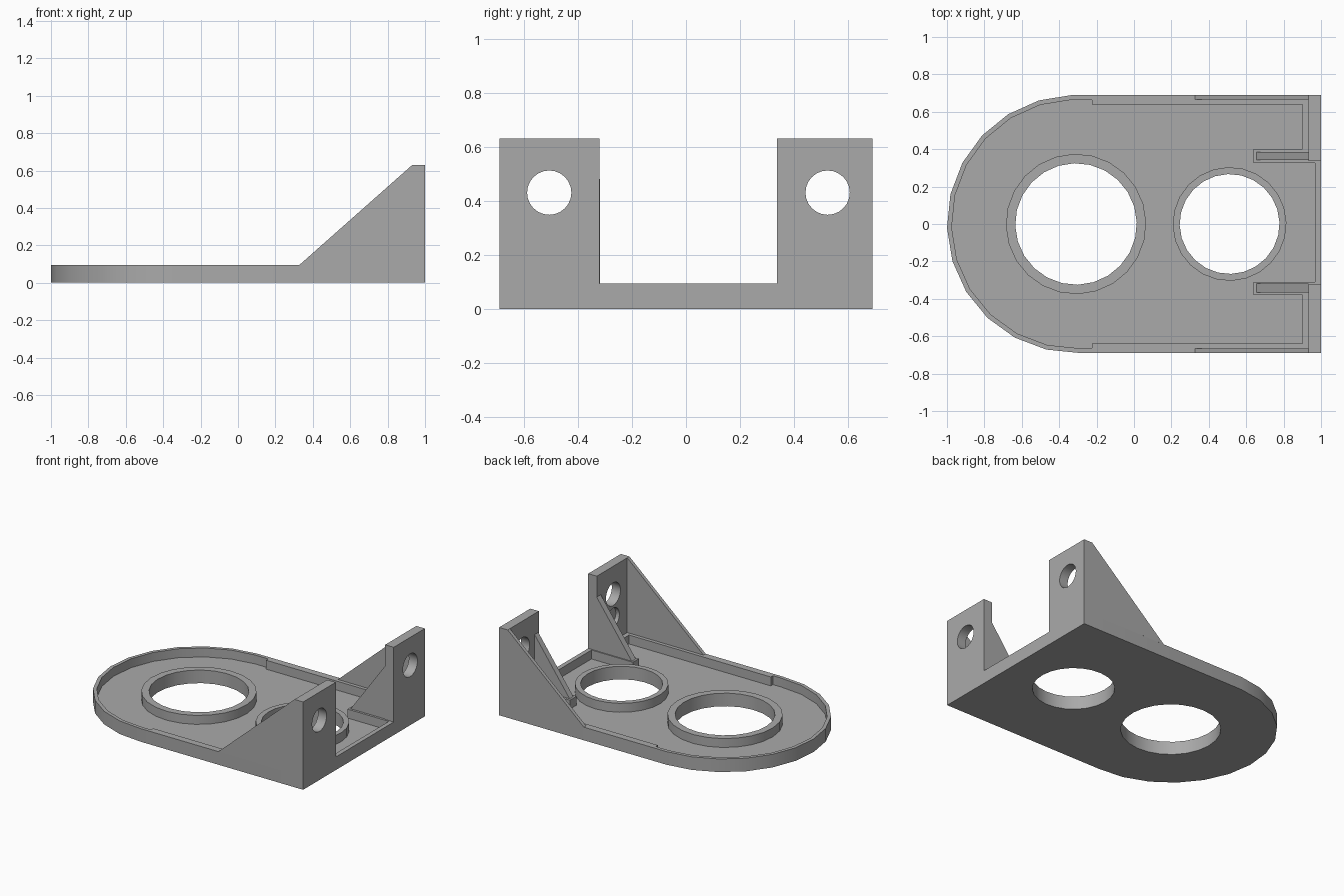
import bpy, bmesh, math
from mathutils import Vector

cube = bpy.data.objects.get("Cube")
if cube:
    bpy.data.objects.remove(cube, do_unlink=True)

grey = bpy.data.materials.new("matte_grey")
grey.use_nodes = True
colour = (0.4, 0.4, 0.4, 1)
grey.diffuse_color = colour
grey.node_tree.nodes["Principled BSDF"].inputs["Base Color"].default_value = colour


def prism(name, outline, axis, start, end):
    """Extrude a flat outline along x, y or z."""
    def place(a, b):
        return {"x": (start, a, b), "y": (a, start, b), "z": (a, b, start)}[axis]
    bm = bmesh.new()
    face = bm.faces.new([bm.verts.new(place(a, b)) for a, b in outline])
    grown = bmesh.ops.extrude_face_region(bm, geom=[face])["geom"]
    step = Vector([end - start if axis == k else 0 for k in "xyz"])
    bmesh.ops.translate(bm, vec=step, verts=[v for v in grown if isinstance(v, bmesh.types.BMVert)])
    bmesh.ops.recalc_face_normals(bm, faces=bm.faces)
    mesh = bpy.data.meshes.new(name)
    bm.to_mesh(mesh)
    bm.free()
    mesh.materials.append(grey)
    obj = bpy.data.objects.new(name, mesh)
    bpy.context.collection.objects.link(obj)
    return obj


def arc(cx, cy, r, first=0.0, sides=24, count=24):
    turns = [math.radians(first + 360 * i / sides) for i in range(count)]
    return [(cx + r * math.cos(t), cy + r * math.sin(t)) for t in turns]


def box(a0, b0, a1, b1):
    return [(a0, b0), (a1, b0), (a1, b1), (a0, b1)]


def select(obj):
    bpy.ops.object.select_all(action="DESELECT")
    obj.select_set(True)
    bpy.context.view_layer.objects.active = obj


def combine(target, tool, operation="DIFFERENCE"):
    """Apply a boolean and discard the tool."""
    mod = target.modifiers.new("shape", "BOOLEAN")
    mod.operation, mod.solver, mod.object = operation, "EXACT", tool
    select(target)
    bpy.ops.object.modifier_apply(modifier=mod.name)
    bpy.data.objects.remove(tool, do_unlink=True)


FLOOR, RIM, TOP = 0.03, 0.094, 0.63
PLATE_X, SIDE = 0.932, 0.69
LOW, HIGH = -0.32, 0.337          # inner edges of the two upright plates
centre = -0.31

# Rounded tray
outline = arc(centre, 0, SIDE, 91.7, count=13) + [(1, -SIDE), (1, SIDE)]
tray = prism("tray", outline, "z", 0, RIM)

# Pocket, leaving the rim and the raised feet below the inner ribs
pocket = [(-0.225, 0.664)] + arc(centre, 0, 0.665, 91.7, count=13) + [
    (-0.225, -0.664), (-0.225, -0.64), (0.9, -0.64), (0.9, -0.38), (0.64, -0.38),
    (0.64, -0.311), (0.968, -0.311), (0.968, 0.327), (0.64, 0.327),
    (0.64, 0.401), (0.9, 0.401), (0.9, 0.64), (-0.225, 0.64)]
combine(tray, prism("pocket_cutter", pocket, "z", FLOOR, 0.2))

# Two openings, each with a raised collar
for name, x, r_in, r_out in (("large", centre, 0.325, 0.375), ("small", 0.511, 0.267, 0.304)):
    combine(tray, prism("opening_cutter", arc(x, 0, r_in, 1.7), "z", -0.1, 0.2))
    collar = prism(name + "_collar", arc(x, 0, r_out, 1.7), "z", FLOOR, RIM)
    combine(collar, prism("collar_cutter", arc(x, 0, r_in, 1.7), "z", -0.1, 0.2))

# Upright plates with a bolt hole, a blind inner hole and two ribs
for name, y0, y1, hole_y, rib, outer in (
        ("front", -SIDE, LOW, -0.506, (-0.365, -0.319), (-SIDE, -SIDE + 0.025)),
        ("back", HIGH, SIDE, 0.524, (0.343, 0.385), (SIDE - 0.025, SIDE))):
    plate = prism(name + "_plate", box(y0, RIM, y1, TOP), "x", PLATE_X, 1)
    combine(plate, prism("bolt_cutter", arc(hole_y, 0.43, 0.082), "x", 0.8, 1.1))
    combine(plate, prism("blind_cutter", arc(hole_y, 0.26, 0.07), "x", 0.8, 0.96))
    prism(name + "_side_rib", [(0.327, RIM), (PLATE_X, RIM), (PLATE_X, TOP)], "y", *outer)
    prism(name + "_inner_rib", [(0.654, RIM), (PLATE_X, RIM), (PLATE_X, 0.48)], "y", *rib)

for obj in bpy.context.collection.objects:
    if obj.type == "MESH" and grey.name in obj.data.materials:
        select(obj)
        bpy.ops.object.shade_smooth_by_angle(angle=math.radians(30))
